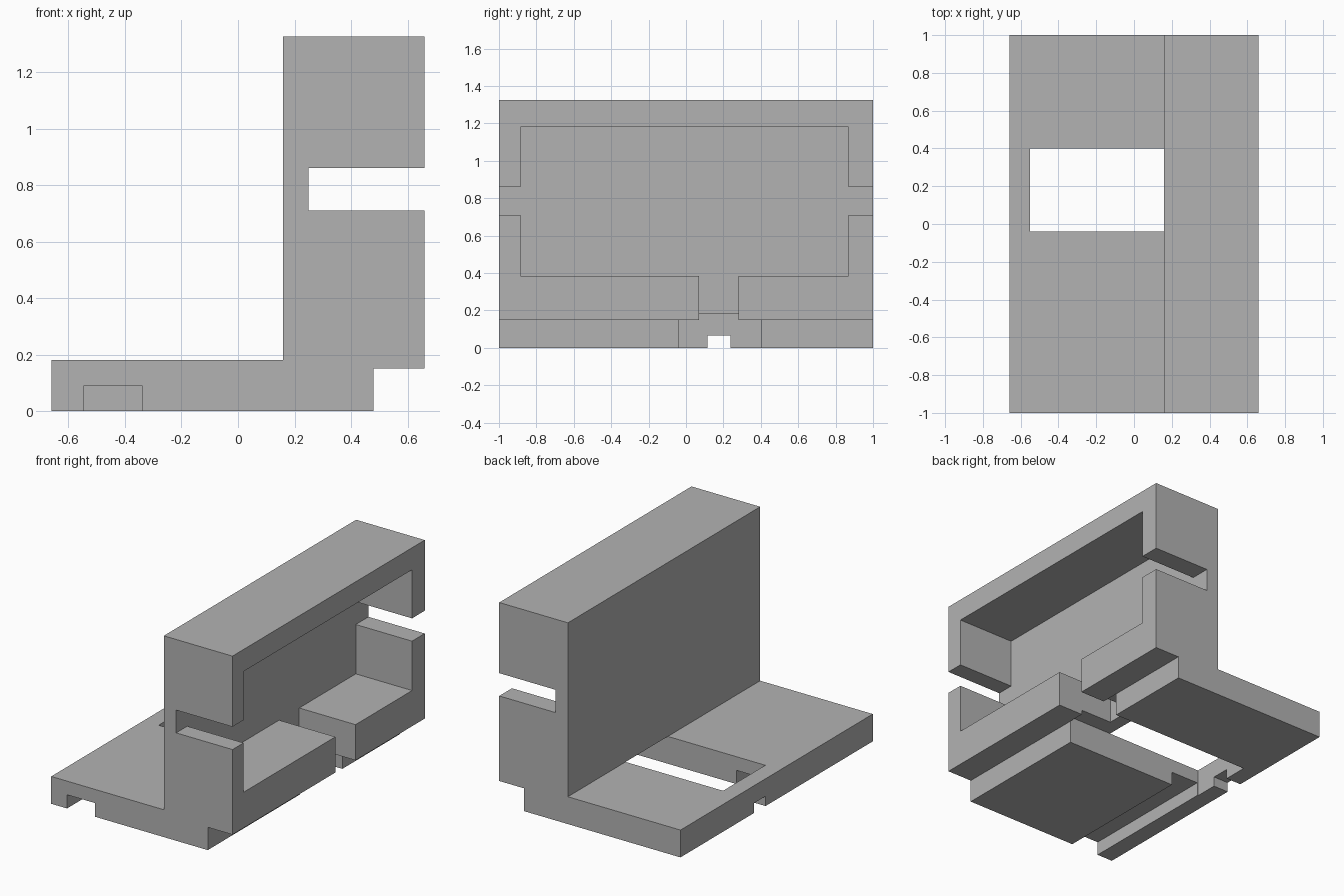
import bpy
import bmesh

cube = bpy.data.objects.get("Cube")
if cube:
    bpy.data.objects.remove(cube, do_unlink=True)

grey = bpy.data.materials.new("plain grey")
grey.use_nodes = True
colour = (0.45, 0.45, 0.45, 1)
grey.diffuse_color = colour
grey.node_tree.nodes["Principled BSDF"].inputs["Base Color"].default_value = colour


def prism(name, outline, y0, y1):
    """Extrude an x-z outline along y."""
    bm = bmesh.new()
    face = bm.faces.new([bm.verts.new((x, y0, z)) for x, z in outline])
    moved = bmesh.ops.extrude_face_region(bm, geom=[face])["geom"]
    verts = [v for v in moved if isinstance(v, bmesh.types.BMVert)]
    bmesh.ops.translate(bm, verts=verts, vec=(0, y1 - y0, 0))
    bmesh.ops.recalc_face_normals(bm, faces=bm.faces)
    mesh = bpy.data.meshes.new(name)
    bm.to_mesh(mesh)
    bm.free()
    mesh.materials.append(grey)
    obj = bpy.data.objects.new(name, mesh)
    bpy.context.collection.objects.link(obj)
    return obj


def cut(target, name, x, y, z):
    """Subtract a box given by its x, y and z ranges."""
    outline = [(x[0], z[0]), (x[1], z[0]), (x[1], z[1]), (x[0], z[1])]
    cutter = prism(name, outline, *y)
    cutter.hide_render = True
    mod = target.modifiers.new(name, "BOOLEAN")
    mod.operation = "DIFFERENCE"
    mod.solver = "EXACT"
    mod.object = cutter
    bpy.context.view_layer.objects.active = target
    bpy.ops.object.modifier_apply(modifier=name)
    bpy.data.objects.remove(cutter, do_unlink=True)


# Base plate and upright wall share one stepped profile
bracket = prism("bracket", [
    (-0.66, 0), (0.48, 0), (0.48, 0.15), (0.66, 0.15),
    (0.66, 1.325), (0.16, 1.325), (0.16, 0.18), (-0.66, 0.18)], -1, 1)

# Recess in the wall, with a slot out of each end
cut(bracket, "wall_recess", (0.25, 0.8), (-0.885, 0.868), (0.385, 1.18))
cut(bracket, "end_slots", (0.25, 0.8), (-1.2, 1.2), (0.71, 0.86))

# Window through the base, and the gap in the lower ledge
cut(bracket, "base_window", (-0.55, 0.48), (-0.04, 0.40), (-0.1, 0.18))
cut(bracket, "ledge_gap", (0.25, 0.8), (0.07, 0.28), (0.05, 0.5))

# Channels under the base
cut(bracket, "long_channel", (-0.545, -0.34), (-1.2, 0.1), (-0.1, 0.09))
cut(bracket, "rim_notch", (-0.8, -0.4), (0.115, 0.237), (-0.1, 0.065))
